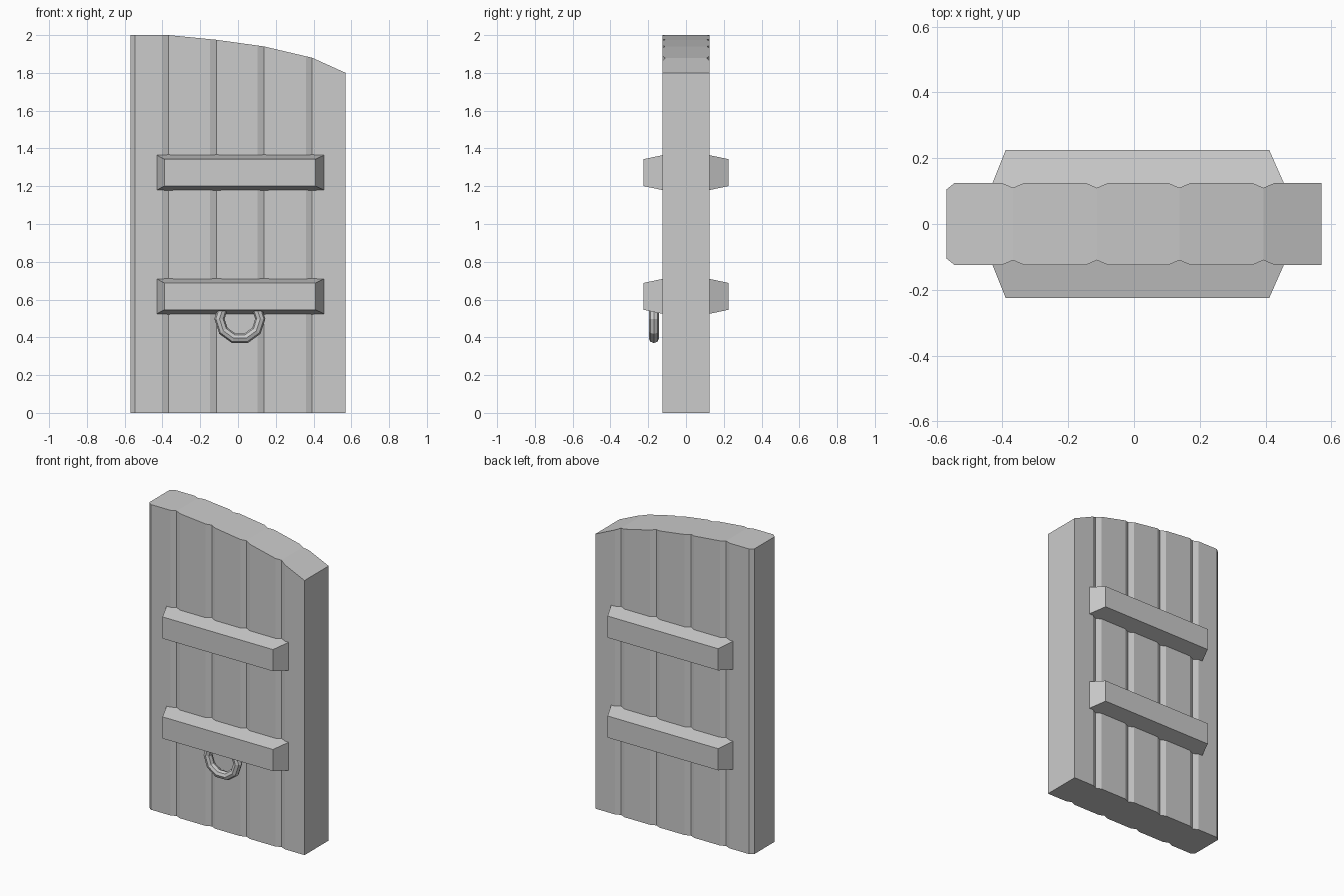
import bpy, bmesh, math

if "Cube" in bpy.data.objects:
    bpy.data.objects.remove(bpy.data.objects["Cube"])

# Half cross-section of the planks: (x, half thickness)
section = [(-0.57, 0.105), (-0.545, 0.125)]
for c in (-0.368, -0.113, 0.138, 0.393):
    section += [(c - 0.034, 0.125), (c, 0.11), (c + 0.035, 0.125)]
section.append((0.57, 0.125))

# Sloping arched top: (x, z)
arch = [(-0.57, 2.0), (-0.368, 2.0), (-0.113, 1.975), (0.138, 1.94), (0.393, 1.88), (0.57, 1.80)]


def top_z(x):
    for (x0, z0), (x1, z1) in zip(arch, arch[1:]):
        if x <= x1:
            return z0 + (z1 - z0) * (x - x0) / (x1 - x0)
    return arch[-1][1]


def finish(name, bm):
    bmesh.ops.recalc_face_normals(bm, faces=bm.faces[:])
    mesh = bpy.data.meshes.new(name)
    bm.to_mesh(mesh)
    bm.free()
    obj = bpy.data.objects.new(name, mesh)
    bpy.context.collection.objects.link(obj)
    return obj


# Door planks: one ring of four points per section station, bridged along x
bm = bmesh.new()
rings = [[bm.verts.new(p) for p in ((x, -h, 0), (x, h, 0), (x, h, top_z(x)), (x, -h, top_z(x)))]
         for x, h in section]
for a, b in zip(rings, rings[1:]):
    for i in range(4):
        j = (i + 1) % 4
        bm.faces.new((a[i], a[j], b[j], b[i]))
bm.faces.new(rings[0])
bm.faces.new(rings[-1])
finish("door_planks", bm)


# Tapered cross bars on both faces, base sunk slightly into the grooves
def cross_bar(name, z, side):
    bm = bmesh.new()
    loops = []
    for y, x0, x1, h in ((0.105, -0.438, 0.464, 0.0965), (0.225, -0.39, 0.411, 0.071)):
        loops.append([bm.verts.new((x, side * y, z + dz))
                      for x, dz in ((x0, -h), (x1, -h), (x1, h), (x0, h))])
    a, b = loops
    for i in range(4):
        j = (i + 1) % 4
        bm.faces.new((a[i], a[j], b[j], b[i]))
    bm.faces.new(a)
    bm.faces.new(b)
    finish(name, bm)


for label, z in (("lower", 0.617), ("upper", 1.272)):
    cross_bar(f"front_{label}_bar", z, -1)
    cross_bar(f"back_{label}_bar", z, 1)

# Pull ring hanging out of the lower front bar
bpy.ops.mesh.primitive_torus_add(major_segments=10, minor_segments=8, major_radius=0.108,
                                 minor_radius=0.027, location=(0.01, -0.17, 0.498),
                                 rotation=(math.pi / 2, 0, 0))
bpy.context.object.name = "pull_ring"
